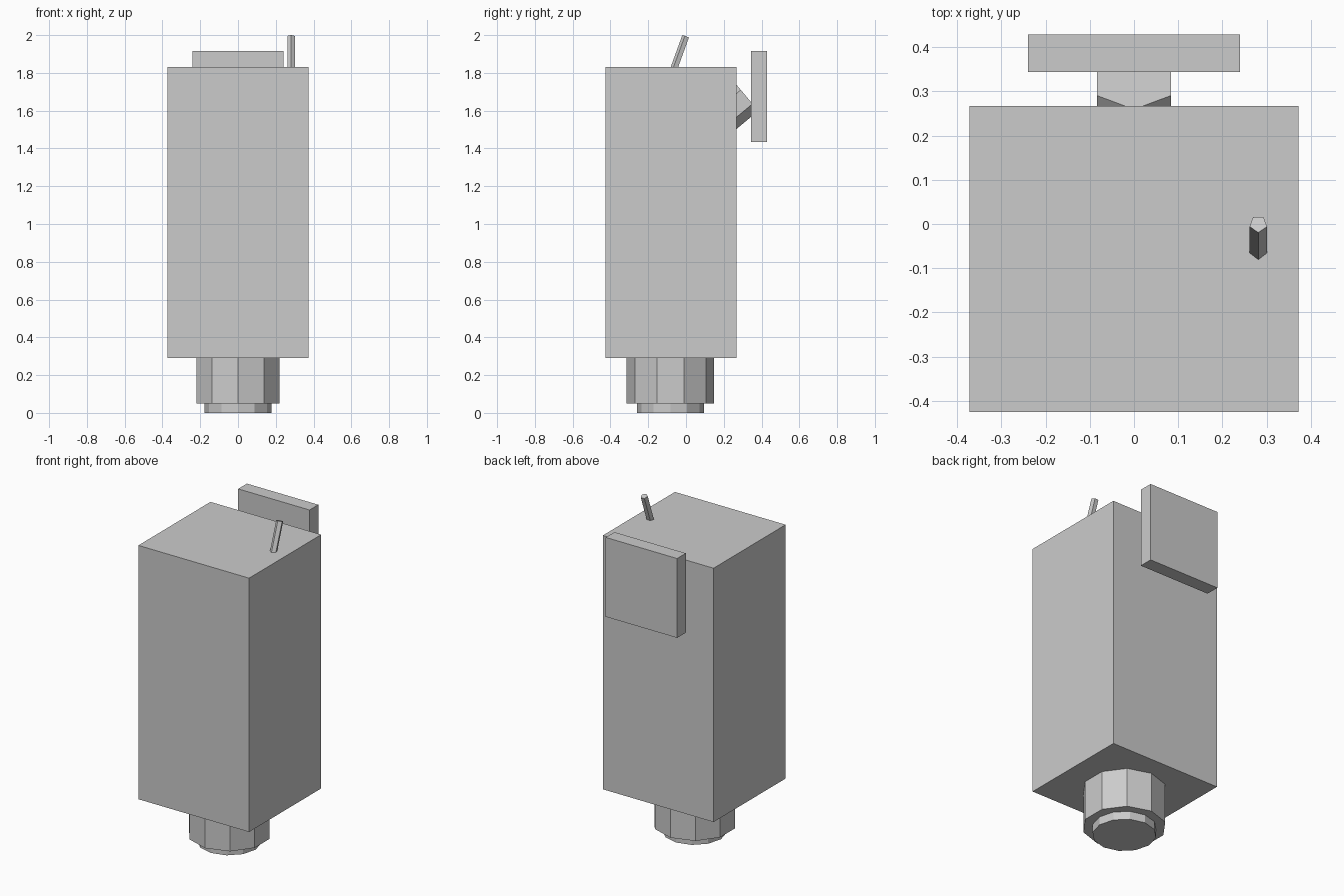
import bpy
from math import radians
from mathutils import Matrix, Vector

default = bpy.data.objects.get("Cube")
if default:
    bpy.data.objects.remove(default, do_unlink=True)

GREY = (0.6, 0.6, 0.6, 1.0)
grey = bpy.data.materials.new("plain grey")
grey.use_nodes = True
grey.diffuse_color = GREY
grey.node_tree.nodes["Principled BSDF"].inputs["Base Color"].default_value = GREY


def finish(name):
    obj = bpy.context.object
    obj.name = name
    obj.data.materials.append(grey)
    return obj


def box(name, low, high):
    """Box spanning two opposite corners."""
    low, high = Vector(low), Vector(high)
    bpy.ops.mesh.primitive_cube_add(size=1, location=(low + high) / 2)
    obj = finish(name)
    obj.data.transform(Matrix.Diagonal((*(high - low), 1)))
    return obj


def rod(name, sides, radius, length, top, lean=0):
    """Prism hanging below its top centre, one edge to the front, leaning back."""
    bpy.ops.mesh.primitive_cylinder_add(vertices=sides, radius=radius, depth=length,
                                        location=top, rotation=(radians(-lean), 0, 0))
    obj = finish(name)
    # Turn the first edge to the front and put the origin on the top cap
    obj.data.transform(Matrix.Translation((0, 0, -length / 2))
                       @ Matrix.Rotation(radians(180), 4, 'Z'))
    return obj


# Main housing and the square plate behind it
box("body", (-0.372, -0.425, 0.29), (0.372, 0.267, 1.832))
box("back_plate", (-0.24, 0.344, 1.435), (0.24, 0.428, 1.917))

# Slanted hexagonal bracket joining the plate to the housing
rod("plate_bracket", 6, 0.096, 0.25, (0, 0.321, 1.673), lean=50)

# Small lever on the top
rod("top_lever", 5, 0.0205, 0.2, (0.281, 0, 1.9935), lean=20)

# Collar and foot under the housing
BASE_Y = -0.083
rod("base_collar", 10, 0.232, 0.26, (0, BASE_Y, 0.31))
rod("base_foot", 12, 0.177, 0.07, (0, BASE_Y, 0.07))
